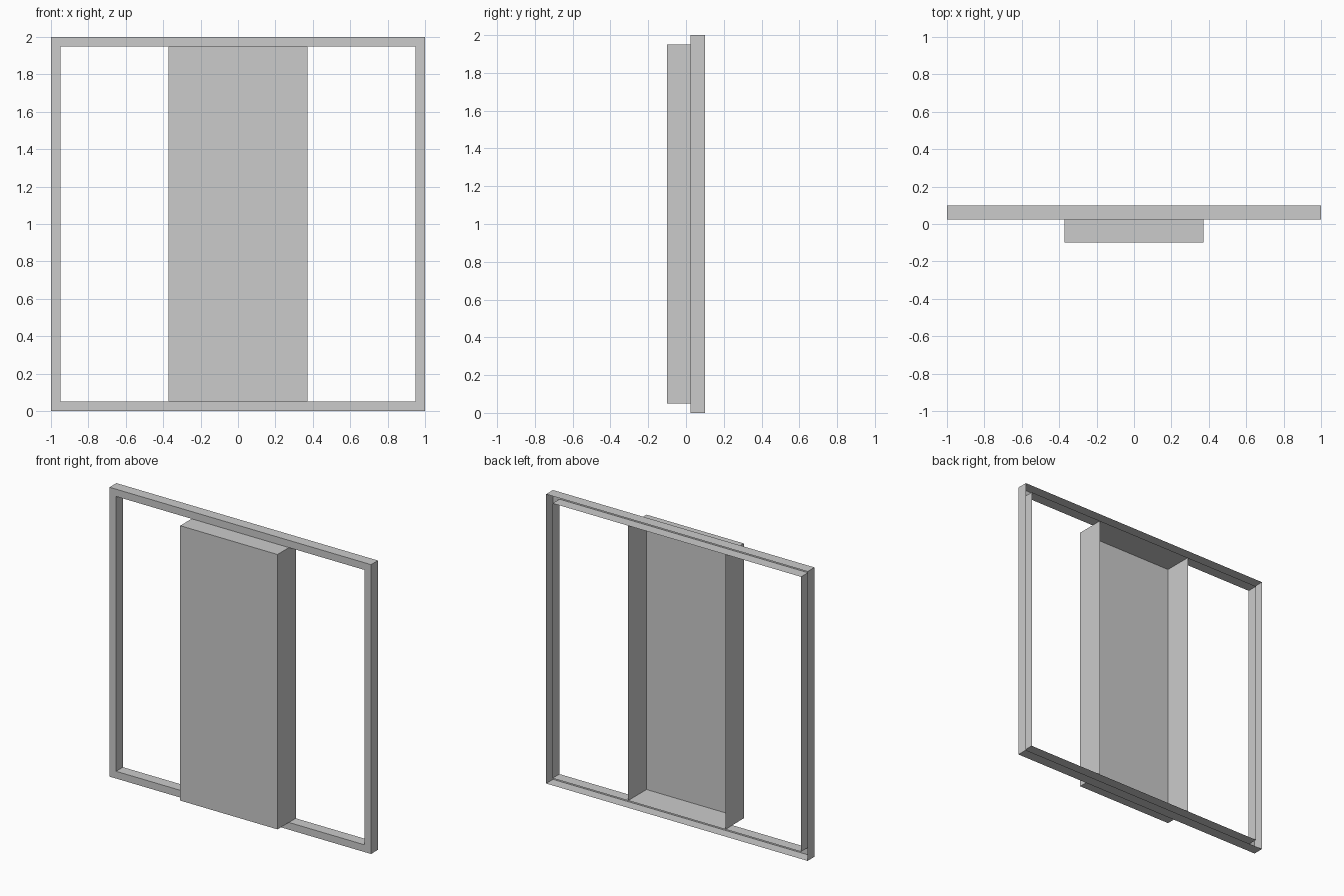
import bpy, bmesh

if "Cube" in bpy.data.objects:
    bpy.data.objects.remove(bpy.data.objects["Cube"])

BACK, FACE, FRONT = 0.10, 0.025, -0.10   # depth planes along y
LOW, HIGH = 0.05, 1.95                   # opening height


def build(name, rings, skip=(), cap=False):
    """Bridge rectangular rings (half width, z0, z1, y) into thin sheet walls.
    skip lists (ring, side) pairs left open; sides: 0 bottom, 1 right, 2 top, 3 left."""
    bm = bmesh.new()
    loops = [[bm.verts.new(p) for p in
              ((-w, y, z0), (w, y, z0), (w, y, z1), (-w, y, z1))]
             for w, z0, z1, y in rings]
    for r, (a, b) in enumerate(zip(loops, loops[1:])):
        for i in range(4):
            if (r, i) not in skip:
                j = (i + 1) % 4
                bm.faces.new((a[i], b[i], b[j], a[j]))
    if cap:
        bm.faces.new(loops[-1])
    # Each wall runs from the back edge towards the front, so one fix suits all
    bm.normal_update()
    front = next(f for f in bm.faces if abs(f.normal.y) > 0.9)
    if front.normal.y > 0:
        bmesh.ops.reverse_faces(bm, faces=bm.faces[:])
    bmesh.ops.recalc_face_normals(bm, faces=bm.faces[:])
    bm.normal_update()
    front = next(f for f in bm.faces if abs(f.normal.y) > 0.9)
    if front.normal.y > 0:
        bmesh.ops.reverse_faces(bm, faces=bm.faces[:])
    mesh = bpy.data.meshes.new(name)
    bm.to_mesh(mesh)
    bm.free()
    obj = bpy.data.objects.new(name, mesh)
    bpy.context.collection.objects.link(obj)
    return obj


# Outer frame: hollow channel, open at the back
build("outer_frame", [
    (1.0, 0.0, 2.0, BACK),
    (1.0, 0.0, 2.0, FACE),
    (0.95, LOW, HIGH, FACE),
    (0.95, LOW, HIGH, BACK),
])

# Centre panel: shallow tray, open at the back; the frame supplies
# its top and bottom where the two overlap
build("centre_panel", [
    (0.372, LOW, HIGH, BACK),
    (0.372, LOW, HIGH, FACE),
    (0.372, LOW, HIGH, FRONT),
], skip={(0, 0), (0, 2)}, cap=True)
